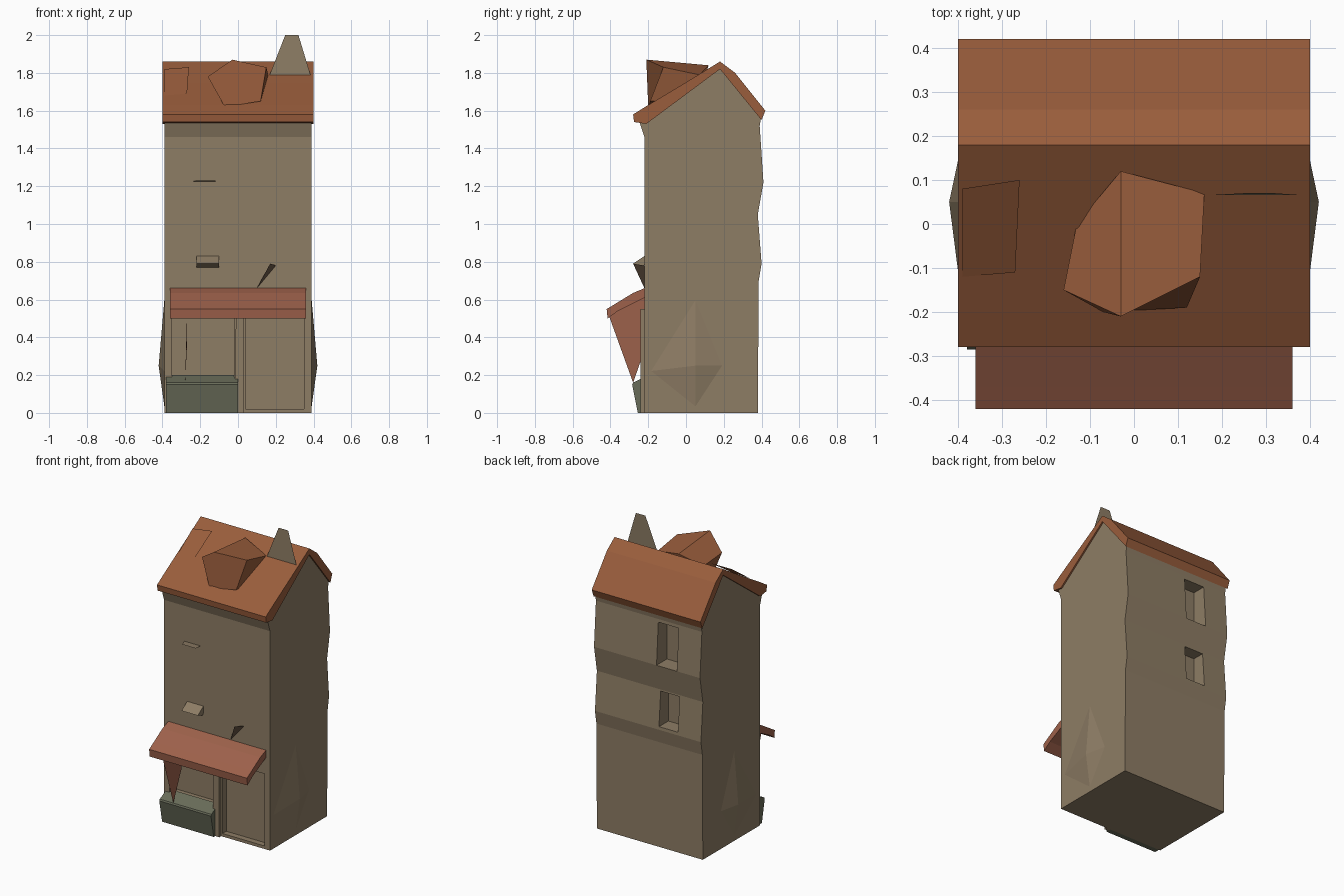
import bpy, bmesh
from mathutils import Vector

if "Cube" in bpy.data.objects:
    bpy.data.objects.remove(bpy.data.objects["Cube"])


def material(name, rgb):
    m = bpy.data.materials.new(name)
    m.diffuse_color = (*rgb, 1)
    m.use_nodes = True
    m.node_tree.nodes["Principled BSDF"].inputs["Base Color"].default_value = m.diffuse_color
    return m


WALL = material("plaster", (0.27, 0.205, 0.13))
ROOF = material("roof_tile", (0.32, 0.11, 0.045))
AWN = material("awning_cloth", (0.34, 0.12, 0.07))
GREEN = material("green_wood", (0.14, 0.15, 0.10))
DARK = material("dark_wood", (0.15, 0.10, 0.065))


def build(name, bm, mat):
    if any(len(e.link_faces) > 1 for e in bm.edges):
        bmesh.ops.recalc_face_normals(bm, faces=bm.faces)
    me = bpy.data.meshes.new(name)
    bm.to_mesh(me)
    bm.free()
    ob = bpy.data.objects.new(name, me)
    bpy.context.collection.objects.link(ob)
    me.materials.append(mat)
    return ob


def extrude(name, pts, a, b, axis, mat):
    """Close a 2D outline between a and b: outline is (y,z) for axis x, (x,z) for axis y."""
    bm = bmesh.new()
    at = lambda p, t: (t, *p) if axis == "x" else (p[0], t, p[1])
    f = bm.faces.new([bm.verts.new(at(p, a)) for p in pts])
    g = bmesh.ops.extrude_face_region(bm, geom=[f])["geom"]
    d = Vector((b - a, 0, 0)) if axis == "x" else Vector((0, b - a, 0))
    bmesh.ops.translate(bm, vec=d, verts=[v for v in g if isinstance(v, bmesh.types.BMVert)])
    return build(name, bm, mat)


def sheet(name, pts, mat):
    bm = bmesh.new()
    bm.faces.new([bm.verts.new(p) for p in pts])
    return build(name, bm, mat)


def cut(target, x0, x1, y0, y1, z0, z1):
    c = extrude("opening_cutter", [(x0, z0), (x1, z0), (x1, z1), (x0, z1)], y0, y1, "y", DARK)
    c.hide_render = True
    m = target.modifiers.new("opening", "BOOLEAN")
    m.operation, m.object, m.solver = "DIFFERENCE", c, "EXACT"
    bpy.context.view_layer.objects.active = target
    bpy.ops.object.modifier_apply(modifier=m.name)
    bpy.data.objects.remove(c)


# House body with its gables and uneven back wall
body = extrude("house_body", [
    (-.22, 0), (.38, 0), (.385, .7), (.40, .79), (.38, 1.05), (.41, 1.22),
    (.39, 1.52), (.40, 1.58), (.18, 1.84), (-.25, 1.55), (-.22, 1.46)],
    -.39, .39, "x", WALL)

# Back windows, shop window and door recess
cut(body, -.22, -.08, .30, .50, .81, 1.04)
cut(body, -.22, -.07, .30, .50, 1.22, 1.50)
cut(body, -.35, -.02, -.40, -.14, .18, .50)
cut(body, .04, .35, -.40, -.18, .02, .50)

# Roof shell with front and back eaves
extrude("roof", [
    (-.28, 1.58), (-.20, 1.63), (0, 1.75), (.18, 1.86), (.26, 1.80), (.42, 1.60),
    (.40, 1.55), (.18, 1.82), (-.21, 1.53), (-.275, 1.54)], -.40, .40, "x", ROOF)

# Dormer: front outline tapering back into the roof slope
bm = bmesh.new()
front = [bm.verts.new(p) for p in [
    (-.16, -.15, 1.78), (-.07, -.20, 1.62), (.12, -.19, 1.65), (.15, -.12, 1.83), (-.03, -.21, 1.87)]]
back = [bm.verts.new(p) for p in [
    (-.13, 0, 1.74), (-.07, .05, 1.62), (.12, .05, 1.65), (.16, .07, 1.79), (-.03, .12, 1.84)]]
bm.faces.new(front)
bm.faces.new(back)
for i in range(5):
    j = (i + 1) % 5
    bm.faces.new([front[i], front[j], back[j], back[i]])
build("dormer", bm, ROOF)

# Thin flat chimney and left roof hump
sheet("chimney", [(.16, .065, 1.77), (.39, .065, 1.77), (.32, .07, 2.0), (.25, .07, 2.0)], WALL)
sheet("roof_hump", [(-.39, .08, 1.82), (-.39, -.12, 1.68), (-.27, -.11, 1.69), (-.26, .10, 1.83)], ROOF)

# Awning across the shop front
extrude("awning", [(-.22, .66), (-.28, .635), (-.37, .58), (-.42, .55), (-.415, .50), (-.36, .54), (-.22, .61)],
        -.36, .36, "x", AWN)

# Shop counter and slanted support below the awning
extrude("shop_counter", [(-.22, 0), (-.255, 0), (-.285, .15), (-.28, .16), (-.20, .20)], -.38, 0, "x", GREEN)
sheet("awning_support", [(-.27, -.41, .52), (-.28, -.28, .16), (-.27, -.21, .36), (-.27, -.22, .62)], AWN)
extrude("shop_door_post", [(-.02, 0), (.03, 0), (.03, .55), (-.01, .55)], -.24, -.20, "y", WALL)

# Window sills and bracket on the front
sheet("upper_sill", [(-.24, -.22, 1.225), (-.12, -.22, 1.225), (-.12, -.275, 1.23), (-.22, -.275, 1.23)], WALL)
extrude("lower_sill", [(-.21, .80), (-.22, .83), (-.28, .79), (-.23, .77)], -.22, -.10, "x", WALL)
sheet("sign_bracket", [(.10, -.22, .66), (.17, -.28, .79), (.20, -.22, .78)], DARK)

# Shallow bulges on both side walls
for s, side in ((-1, "left"), (1, "right")):
    bm = bmesh.new()
    ring = [bm.verts.new((s * .388, y, z)) for y, z in ((-.20, .22), (.05, .02), (.20, .25), (.05, .62))]
    tip = bm.verts.new((s * .42, .05, .25))
    bm.faces.new(ring)
    for i in range(4):
        bm.faces.new([ring[i], ring[(i + 1) % 4], tip])
    build(side + "_wall_bulge", bm, WALL)
